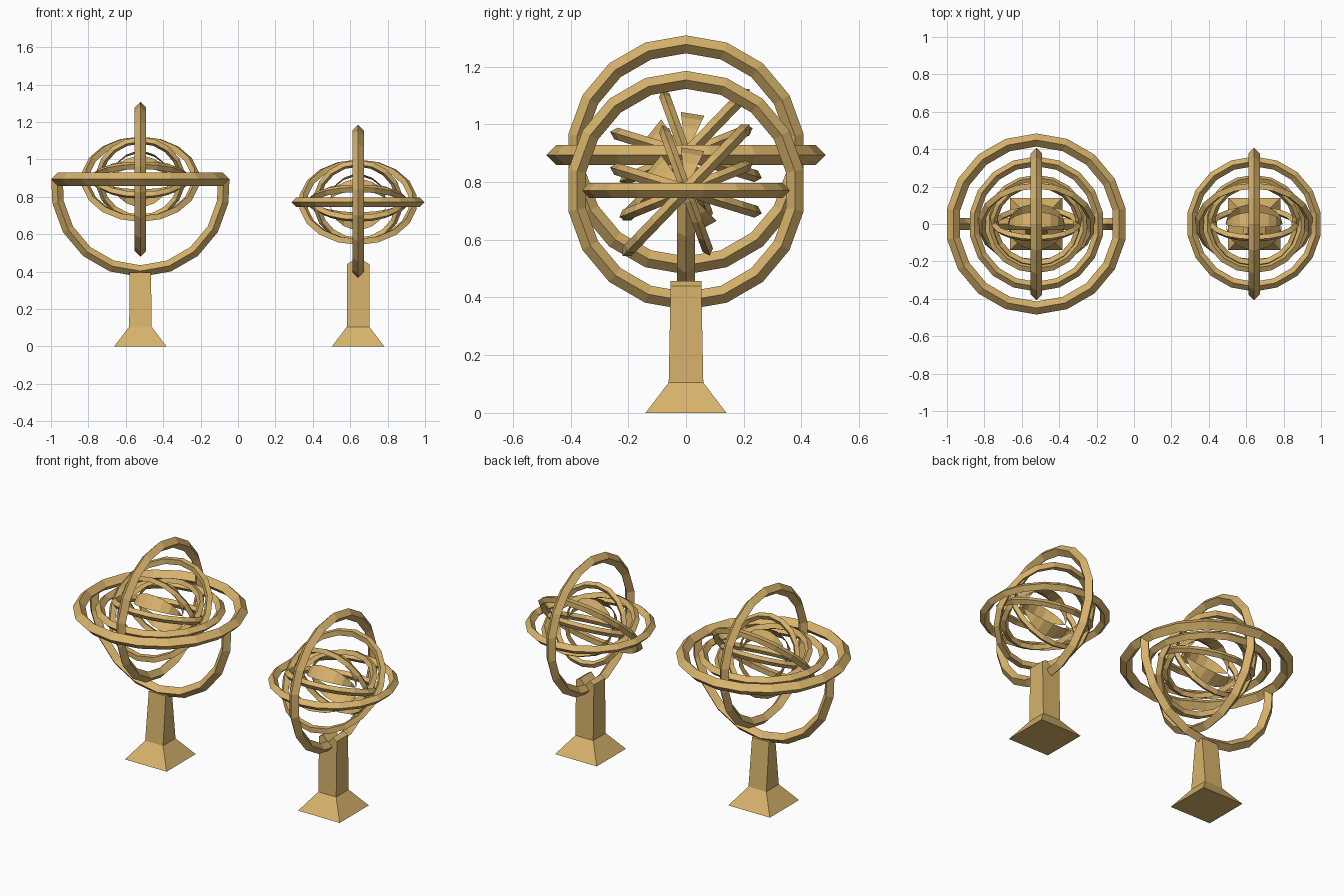
import bpy, math
from mathutils import Vector

if "Cube" in bpy.data.objects:
    bpy.data.objects.remove(bpy.data.objects["Cube"])

brass = bpy.data.materials.new("brass")
brass.diffuse_color = (0.69, 0.455, 0.15, 1)
brass.use_nodes = True
brass.node_tree.nodes["Principled BSDF"].inputs["Base Color"].default_value = brass.diffuse_color


def make(name, verts, faces):
    me = bpy.data.meshes.new(name)
    me.from_pydata(verts, [], faces)
    me.materials.append(brass)
    me.update()
    ob = bpy.data.objects.new(name, me)
    bpy.context.collection.objects.link(ob)
    return ob


def ring(name, c, outer, r, tilt, angles=None, u=Vector((1, 0, 0))):
    """Diamond-section ring; u and the tilted y axis span its plane, angles make an open arc."""
    closed = angles is None
    angles = angles or [20 * i for i in range(18)]
    t = math.radians(tilt)
    c = Vector(c)
    v = Vector((0, math.cos(t), math.sin(t)))
    n = u.cross(v)
    verts = []
    for a in angles:
        a = math.radians(a)
        d = u * math.sin(a) + v * math.cos(a)
        for k in range(4):
            b = k * math.pi / 2
            verts.append(c + d * (outer - r + r * math.cos(b)) + n * r * math.sin(b))
    m = len(angles)
    faces = []
    for i in range(m if closed else m - 1):
        j = (i + 1) % m
        for k in range(4):
            l = (k + 1) % 4
            faces.append((i * 4 + k, j * 4 + k, j * 4 + l, i * 4 + l))
    if not closed:
        faces += [(0, 1, 2, 3), tuple((m - 1) * 4 + k for k in (3, 2, 1, 0))]
    return make(name, verts, faces)


def lune(name, c, R, mid, half):
    """Curved strip of the core globe, poles on the x axis."""
    verts, faces = [], []
    for i in range(10):
        p = math.radians(20 * i)
        for s in (-half, half):
            q = math.radians(mid + s)
            verts.append(Vector(c) + R * Vector((-math.cos(p), math.sin(p) * math.cos(q),
                                                 math.sin(p) * math.sin(q))))
    for i in range(9):
        faces.append((2 * i, 2 * i + 2, 2 * i + 3, 2 * i + 1))
    return make(name, verts, faces)


def stand(name, x, levels):
    """Four-sided loft through (z, half x, half y) levels."""
    verts, faces = [], []
    for z, hx, hy in levels:
        verts += [(x - hx, -hy, z), (x + hx, -hy, z), (x + hx, hy, z), (x - hx, hy, z)]
    for i in range(len(levels) - 1):
        for k in range(4):
            l = (k + 1) % 4
            faces.append((i * 4 + k, i * 4 + l, i * 4 + 4 + l, i * 4 + 4 + k))
    e = 4 * (len(levels) - 1)
    faces += [(3, 2, 1, 0), (e, e + 1, e + 2, e + 3)]
    return make(name, verts, faces)


# nested rings and core, the same for both spheres
for side, c in (("left", (-0.522, 0, 0.894)), ("right", (0.642, 0, 0.771))):
    ring(f"{side}_upright_ring", c, 0.414, 0.031, 90, u=Vector((0, 1, 0)))
    for nm, R, r, tilt in (("horizontal", 0.361, 0.026, 0),
                           ("second", 0.317, 0.022, 46), ("third", 0.275, 0.021, 163),
                           ("fourth", 0.249, 0.02, 22), ("fifth", 0.24, 0.019, 110)):
        ring(f"{side}_{nm}_ring", c, R, r, tilt)
    for i, mid in enumerate((81, 141, 299)):
        lune(f"{side}_core_strip_{i + 1}", c, 0.152, mid, 16)

# outer horizon ring and half-ring bracket of the left sphere
ring("left_horizon_ring", (-0.522, 0, 0.894), 0.484, 0.035, 0)
ring("left_half_ring_bracket", (-0.522, 0, 0.85), 0.478, 0.031, 90,
     [85, 100, 120, 140, 160, 180, 200, 220, 240, 260, 275])

# stands
stand("left_stand", -0.522, [(0, 0.14, 0.14), (0.105, 0.06, 0.06), (0.395, 0.057, 0.03)])
stand("right_stand", 0.642, [(0, 0.14, 0.14), (0.105, 0.06, 0.06), (0.40, 0.06, 0.054)])

# notched cradle on the right stand
prof = [(-0.06, 0.40), (0.06, 0.40), (0.06, 0.44), (0.032, 0.457), (0, 0.42),
        (-0.032, 0.457), (-0.06, 0.44)]
n = len(prof)
make("right_cradle",
     [(0.642 + x, y, z) for y in (-0.054, 0.054) for x, z in prof],
     [tuple(range(n)), tuple(range(2 * n - 1, n - 1, -1))]
     + [(i, i + n, (i + 1) % n + n, (i + 1) % n) for i in range(n)])
